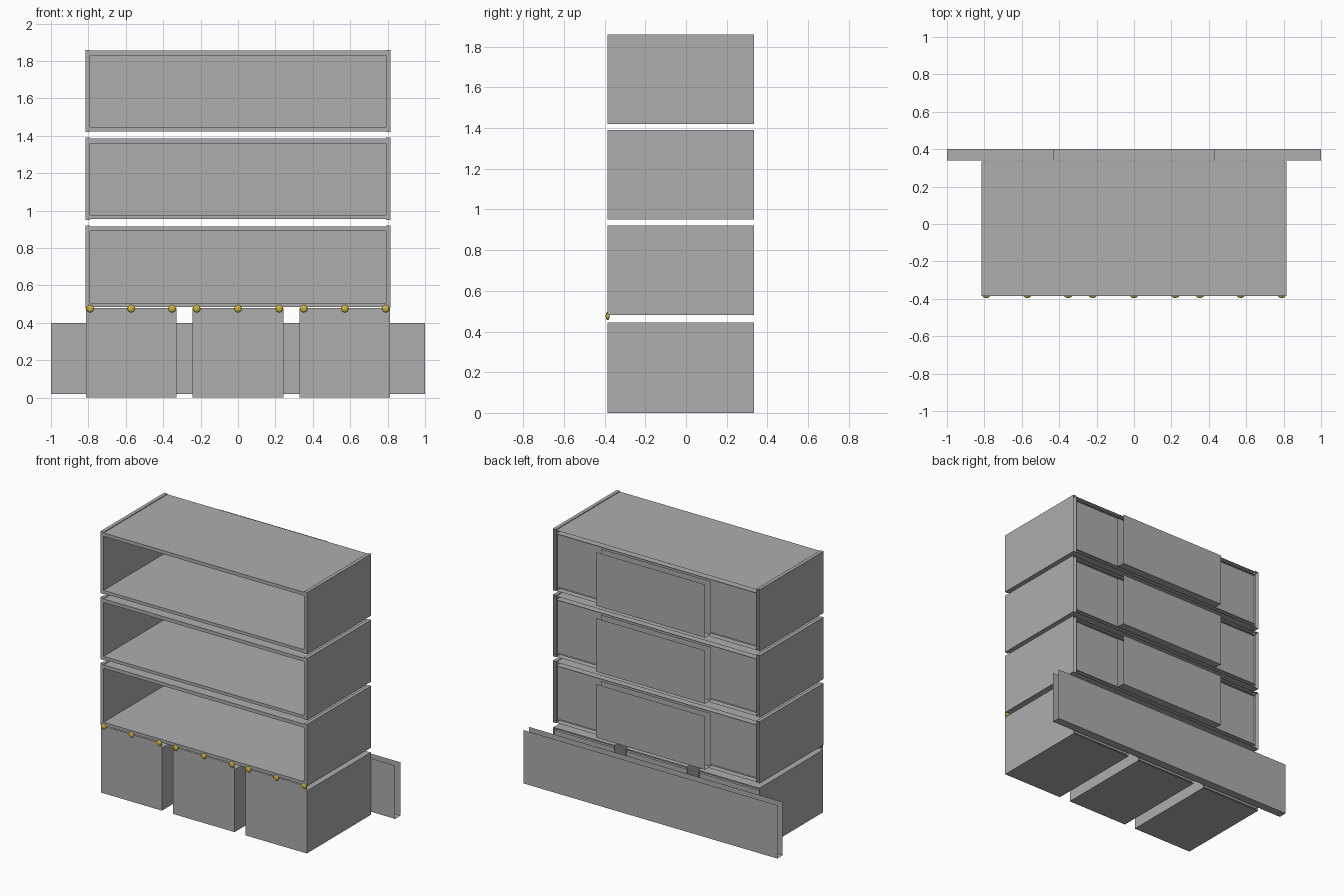
import bpy, bmesh
from mathutils import Matrix, Vector

if "Cube" in bpy.data.objects:
    bpy.data.objects.remove(bpy.data.objects["Cube"], do_unlink=True)


def material(name, rgb):
    mat = bpy.data.materials.new(name)
    mat.use_nodes = True
    mat.diffuse_color = (*rgb, 1)
    mat.node_tree.nodes["Principled BSDF"].inputs["Base Color"].default_value = (*rgb, 1)
    return mat


GREY = material("board grey", (0.42, 0.42, 0.42))
GOLD = material("gold", (0.58, 0.45, 0.05))
SIDES = {"left": (1, 0, 0), "right": (-1, 0, 0), "back": (0, 1, 0),
         "front": (0, -1, 0), "top": (0, 0, 1), "bottom": (0, 0, -1)}


def finish(name, bm, mat):
    mesh = bpy.data.meshes.new(name)
    bm.to_mesh(mesh)
    bm.free()
    mesh.materials.append(mat)
    obj = bpy.data.objects.new(name, mesh)
    bpy.context.collection.objects.link(obj)
    return obj


def board(name, x, y, z, open_sides=()):
    """Box board between the given limits, hollow on the open sides."""
    bm = bmesh.new()
    bmesh.ops.create_cube(bm, size=1)
    bm.normal_update()
    drop = [f for f in bm.faces
            if any(f.normal.dot(Vector(SIDES[s])) > 0.9 for s in open_sides)]
    bmesh.ops.delete(bm, geom=drop, context="FACES")
    for v in bm.verts:
        for i, (low, high) in enumerate((x, y, z)):
            v.co[i] = low if v.co[i] < 0 else high
    return finish(name, bm, GREY)


FRONT, BACK = -0.385, 0.335
DEPTH = (FRONT, BACK)
PLATE = (0.34, 0.40)
WIDE, INNER = 0.815, 0.79
HOLLOW = ("left", "right", "top")

# Three open cabinets stacked with gaps
for n, z in enumerate((0.48, 0.95, 1.42), 1):
    top = z + 0.44
    for side, sign in (("left", 1), ("right", -1)):
        board(f"cabinet_{n}_{side}_side", sorted((sign * INNER, sign * WIDE)),
              DEPTH, (z, top), ("back",))
    board(f"cabinet_{n}_floor", (-INNER, INNER), DEPTH, (z + 0.004, z + 0.026), ("back",))
    board(f"cabinet_{n}_roof", (-INNER, INNER), DEPTH, (top - 0.03, top - 0.005), ("back",))
    board(f"cabinet_{n}_back", (-INNER, INNER), (0.30, 0.32), (z + 0.026, top - 0.03))
    board(f"cabinet_{n}_rear_plate", (-0.43, 0.43), PLATE, (z + 0.02, z + 0.40), HOLLOW)

# Three lower boxes with a raised front lip
for n, (a, b) in enumerate(((-0.812, -0.33), (-0.243, 0.243), (0.33, 0.812)), 1):
    board(f"lower_box_{n}", (a, b), DEPTH, (0, 0.445), ("back",))
    board(f"lower_box_{n}_back", (a, b), (0.30, 0.32), (0.02, 0.42))
    board(f"lower_box_{n}_lip", (a, b), (FRONT, FRONT + 0.002), (0.445, 0.48),
          ("left", "right", "top", "bottom", "back"))
    # Gold studs on the lip
    for k, x in enumerate((a + 0.022, (a + b) / 2, b - 0.022), 1):
        bm = bmesh.new()
        bmesh.ops.create_uvsphere(bm, u_segments=16, v_segments=8, radius=0.02,
                                  matrix=Matrix.Diagonal((1, 0.5, 1, 1)))
        stud = finish(f"stud_{n}_{k}", bm, GOLD)
        stud.data.shade_smooth()
        stud.location = (x, FRONT, 0.476)

# Long plate behind the lower boxes
board("lower_rear_plate", (-1, 1), PLATE, (0.02, 0.40), HOLLOW)
